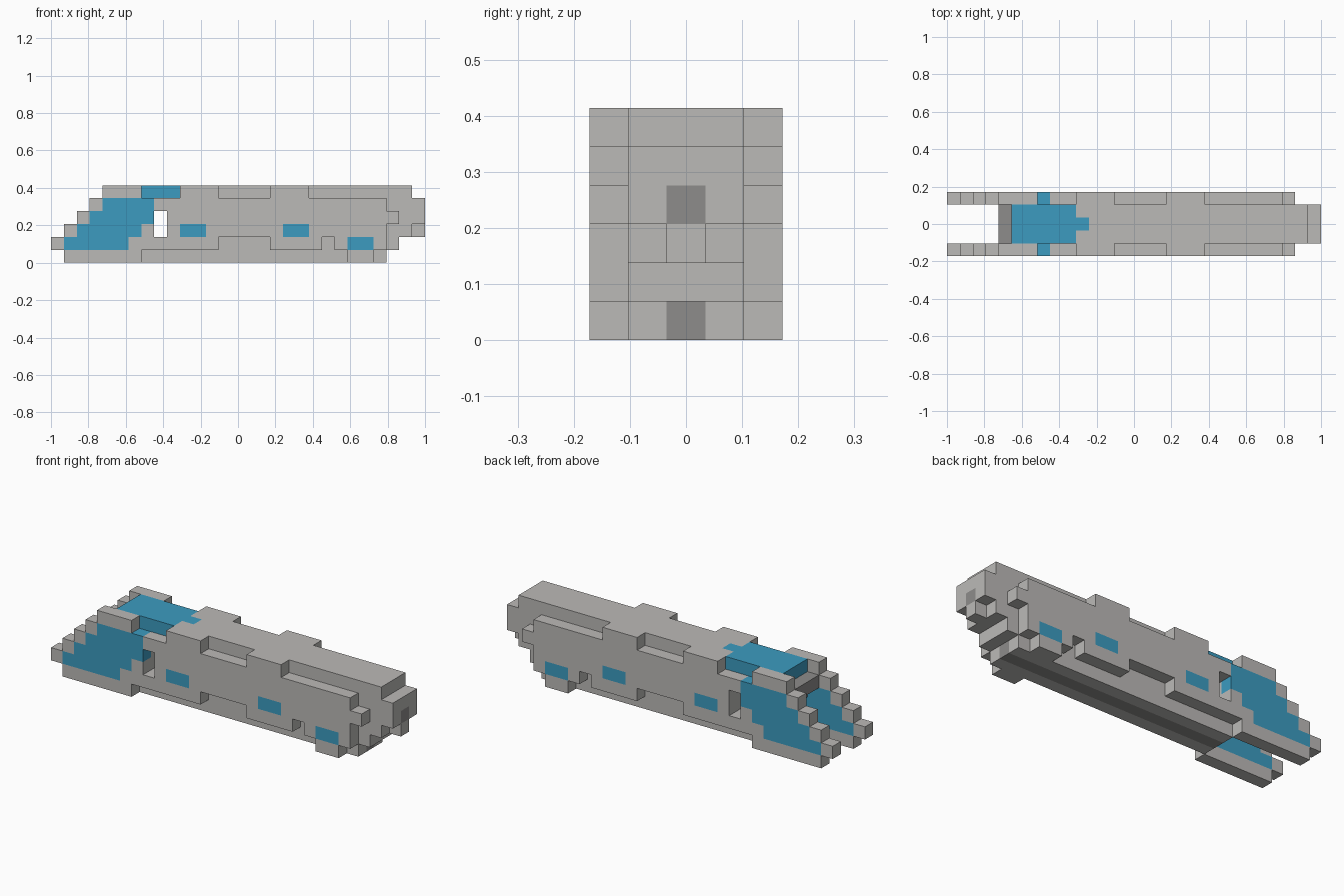
import bpy
import bmesh
from mathutils import Vector

old = bpy.data.objects.get("Cube")
if old:
    bpy.data.objects.remove(old, do_unlink=True)

U = 2 / 29  # size of one building block
GREY, BLUE, DARK = range(3)


def make_material(name, colour):
    mat = bpy.data.materials.new(name)
    mat.use_nodes = True
    mat.diffuse_color = (*colour, 1)
    bsdf = mat.node_tree.nodes["Principled BSDF"]
    bsdf.inputs["Base Color"].default_value = (*colour, 1)
    bsdf.inputs["Roughness"].default_value = 0.8
    return mat


MATERIALS = [
    make_material("hull grey", (0.5, 0.49, 0.475)),
    make_material("glass blue", (0.045, 0.33, 0.53)),
    make_material("dark grey", (0.27, 0.265, 0.26)),
]


def fill(cells, x0, x1, rows, z, mat=GREY):
    """Fill blocks x0..x1 of layer z in the given rows across the width."""
    for x in range(x0, x1):
        for y in rows:
            cells[x, y, z] = mat


def build(name, cells, everything):
    """Skin the blocks with outward faces only, merged into large flat panels."""
    bm = bmesh.new()
    for cell, mat in cells.items():
        for axis in range(3):
            for sign in (-1, 1):
                side = Vector((0, 0, 0))
                side[axis] = sign
                if tuple(int(a + b) for a, b in zip(cell, side)) in everything:
                    continue
                u, v = Vector((0, 0, 0)), Vector((0, 0, 0))
                u[(axis + 1) % 3] = 0.5
                v[(axis + 2) % 3] = 0.5 * sign
                mid = Vector(cell) + Vector((0.5 - 14.5, 0, 0.5)) + side / 2
                corners = (mid - u - v, mid + u - v, mid + u + v, mid - u + v)
                face = bm.faces.new([bm.verts.new(c * U) for c in corners])
                face.material_index = mat
    bmesh.ops.remove_doubles(bm, verts=bm.verts, dist=U / 100)
    bmesh.ops.dissolve_limit(bm, angle_limit=0.01, verts=bm.verts,
                             edges=bm.edges, delimit={'MATERIAL'})
    mesh = bpy.data.meshes.new(name)
    bm.to_mesh(mesh)
    bm.free()
    for mat in MATERIALS:
        mesh.materials.append(mat)
    bpy.context.collection.objects.link(bpy.data.objects.new(name, mesh))


# Central hull: (start, end) of each layer, with a dark undercut mouth
MIDDLE = (-1, 0, 1)
hull = {}
for z, (start, end) in enumerate([(7, 26), (7, 27), (6, 28), (5, 29), (4, 29), (5, 28)]):
    fill(hull, start, end, MIDDLE, z)
    if 0 < z < 5:
        fill(hull, start, start + 1, MIDDLE, z, DARK)
fill(hull, 28, 29, (0,), 2)            # tail lip
fill(hull, 28, 29, (0,), 3, DARK)      # tail port
fill(hull, 7, 26, (0,), 0, DARK)       # keel stripe
fill(hull, 5, 10, MIDDLE, 5, BLUE)     # canopy roof
fill(hull, 10, 11, (0,), 5, BLUE)
for z in (2, 3):                       # slot through the hull
    for y in MIDDLE:
        del hull[8, y, z]

# Side wall: spans of each layer, then the blue glass
WALL = [
    [(1, 7), (23, 25)],
    [(0, 13), (17, 21), (22, 26)],
    [(1, 8), (9, 26)],
    [(2, 8), (9, 27)],
    [(3, 26)],
    [(4, 7), (10, 13), (17, 20)],
]
GLASS = [
    (1, 6, 1), (2, 7, 2), (3, 8, 3), (4, 8, 4),   # stepped cockpit window
    (10, 12, 2), (18, 20, 2), (23, 25, 1),        # small windows
]
walls = {}
for name, y in (("left_wall", 2), ("right_wall", -2)):
    wall = walls[name] = {}
    for z, spans in enumerate(WALL):
        for x0, x1 in spans:
            fill(wall, x0, x1, (y,), z)
    for x0, x1, z in GLASS:
        fill(wall, x0, x1, (y,), z, BLUE)

parts = {"hull": hull, **walls}
everything = set().union(*parts.values())
for name, cells in parts.items():
    build(name, cells, everything)
